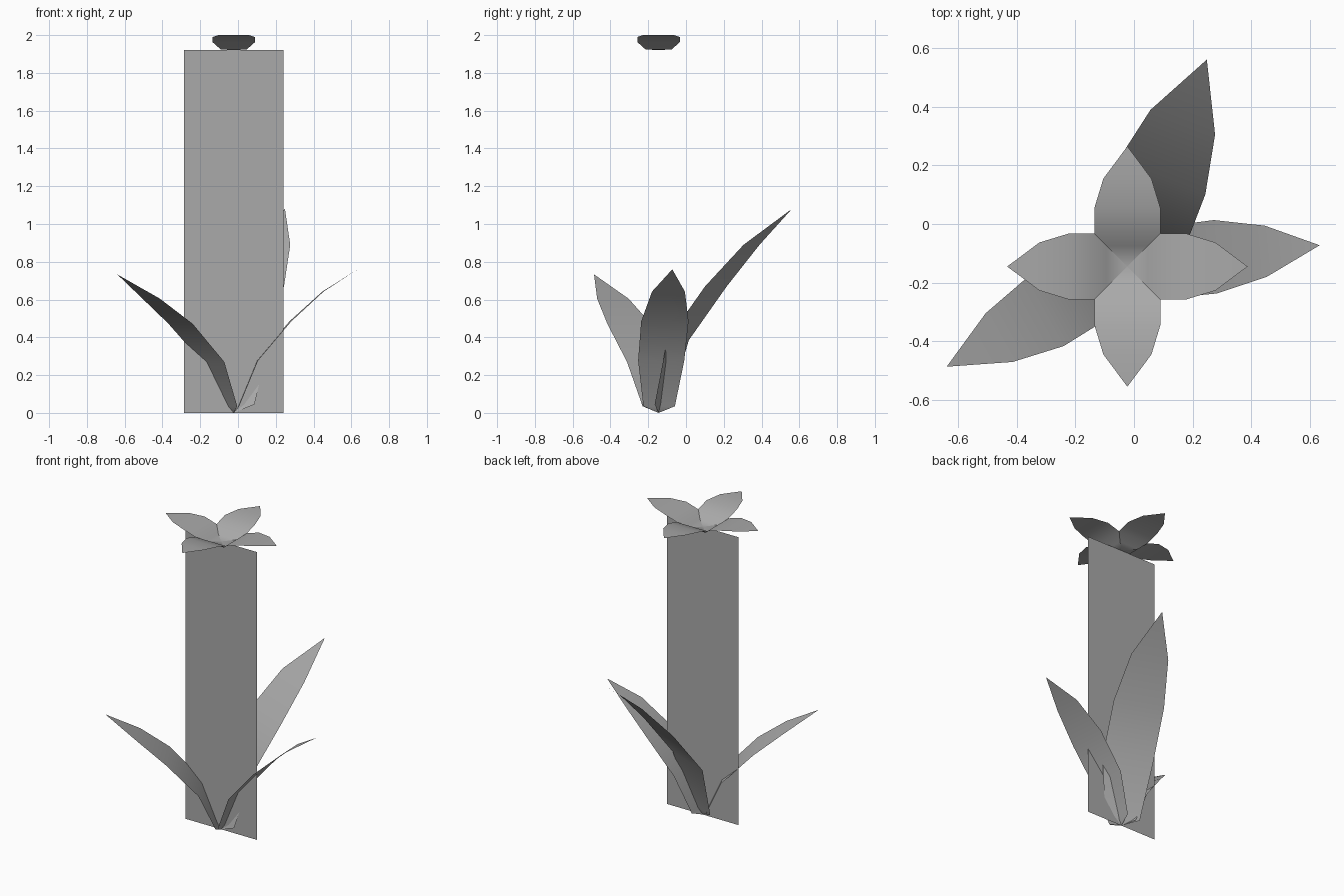
import bpy, math
from mathutils import Matrix, Vector

cube = bpy.data.objects.get("Cube")
if cube:
    bpy.data.objects.remove(cube, do_unlink=True)

CENTRE = Vector((-0.0225, -0.145, 0))

grey = bpy.data.materials.new("plain_grey")
grey.use_nodes = True
GREY = (0.4, 0.4, 0.4, 1)
grey.diffuse_color = GREY
grey.node_tree.nodes["Principled BSDF"].inputs["Base Color"].default_value = GREY


def blade(name, angle, base_z, rings, tip, skew=0):
    """Pointed sheet; each ring is (reach, half width, height)."""
    verts = [(0, 0, 0)]
    for reach, half, z in rings:
        shift = half * math.tan(skew)
        verts += [(reach - shift, half, z), (reach + shift, -half, z)]
    verts.append((tip[0], 0, tip[1]))
    last = len(verts) - 1
    faces = [(0, 2, 1)]
    faces += [(i, i + 1, i + 3, i + 2) for i in range(1, last - 2, 2)]
    faces.append((last - 2, last - 1, last))
    mesh = bpy.data.meshes.new(name)
    mesh.from_pydata(verts, [], faces)
    place = Matrix.Translation(CENTRE + Vector((0, 0, base_z)))
    mesh.transform(place @ Matrix.Rotation(math.radians(angle), 4, "Z"))
    mesh.materials.append(grey)
    mesh.shade_smooth()
    obj = bpy.data.objects.new(name, mesh)
    bpy.context.collection.objects.link(obj)
    return obj


# Stem: a single flat upright sheet
bpy.ops.mesh.primitive_plane_add(size=1)
stem = bpy.context.object
stem.name = "stem"
stem.data.transform(Matrix.Translation(CENTRE + Vector((0, 0, 0.96)))
                    @ Matrix.Rotation(math.pi / 2, 4, "X")
                    @ Matrix.Diagonal((0.525, 1.92, 1, 1)))
stem.data.materials.append(grey)

# Flower: four curved petals
petal = [(0.07, 0.07, 0.005), (0.1125, 0.1125, 0.043),
         (0.2, 0.1125, 0.07), (0.3, 0.082, 0.08)]
for side, angle in (("left", 0), ("back", 90), ("right", 180), ("front", 270)):
    blade("petal_" + side, angle, 1.92, petal, (0.41, 0.08))

# Three arching leaves at the foot of the stem
blade("leaf_left", 6.3, 0,
      [(0.025, 0.083, 0.035), (0.125, 0.122, 0.277),
       (0.302, 0.125, 0.485), (0.475, 0.087, 0.642)], (0.66, 0.76),
      skew=math.radians(-4))
blade("leaf_right", 209, 0,
      [(0.025, 0.083, 0.035), (0.125, 0.122, 0.27),
       (0.322, 0.132, 0.472), (0.5, 0.095, 0.605)], (0.705, 0.733))
blade("leaf_back", 69, 0,
      [(0.02, 0.11, 0.045), (0.11, 0.16, 0.385),
       (0.325, 0.16, 0.67), (0.527, 0.118, 0.89)], (0.756, 1.08))
